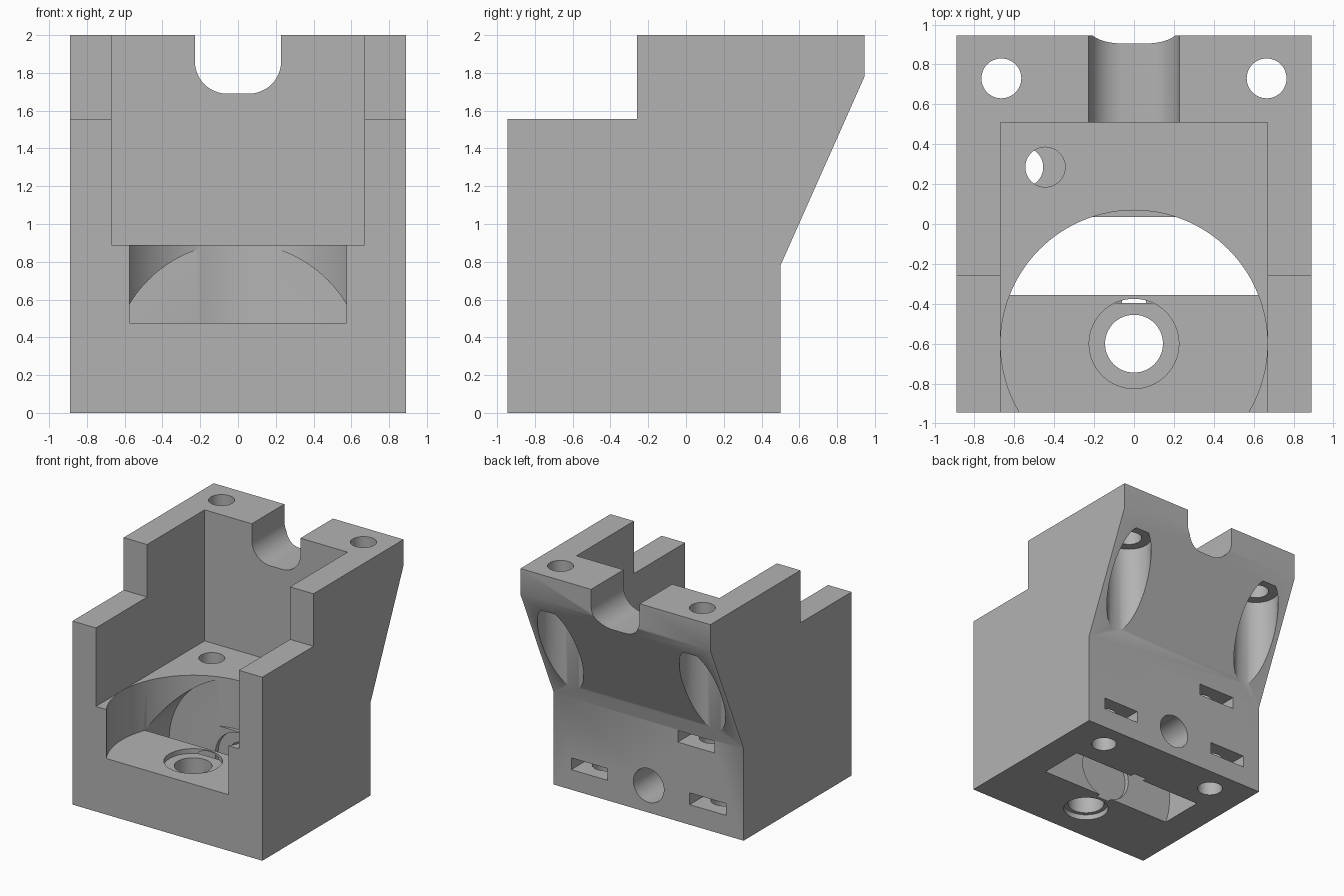
import bpy, bmesh, math
from mathutils import Matrix, Vector

if "Cube" in bpy.data.objects:
    bpy.data.objects.remove(bpy.data.objects["Cube"])

gray = bpy.data.materials.new("plain gray")
gray.diffuse_color = (0.45, 0.45, 0.45, 1)
gray.use_nodes = True
gray.node_tree.nodes["Principled BSDF"].inputs["Base Color"].default_value = gray.diffuse_color


def add_object(name, bm):
    bmesh.ops.recalc_face_normals(bm, faces=bm.faces)
    mesh = bpy.data.meshes.new(name)
    bm.to_mesh(mesh)
    bm.free()
    ob = bpy.data.objects.new(name, mesh)
    bpy.context.collection.objects.link(ob)
    return ob


def extrude(name, points, offset):
    """Closed 3D outline pushed along offset."""
    bm = bmesh.new()
    face = bm.faces.new([bm.verts.new(p) for p in points])
    grown = bmesh.ops.extrude_face_region(bm, geom=[face], use_keep_orig=True)
    verts = [g for g in grown["geom"] if isinstance(g, bmesh.types.BMVert)]
    bmesh.ops.translate(bm, verts=verts, vec=offset)
    return add_object(name, bm)


def box(name, x, y, z):
    pts = [(x[0], y[0], z[0]), (x[1], y[0], z[0]), (x[1], y[1], z[0]), (x[0], y[1], z[0])]
    return extrude(name, pts, Vector((0, 0, z[1] - z[0])))


def rod(name, axis, center, radius, span, sides=64):
    """Cylinder along Y or Z; center holds the two other coordinates."""
    bm = bmesh.new()
    mid = (span[0] + span[1]) / 2
    if axis == 'Z':
        mat = Matrix.Translation((center[0], center[1], mid))
    else:
        mat = Matrix.Translation((center[0], mid, center[1])) @ Matrix.Rotation(math.pi / 2, 4, 'X')
    bmesh.ops.create_cone(bm, cap_ends=True, segments=sides, radius1=radius, radius2=radius,
                          depth=span[1] - span[0], matrix=mat)
    return add_object(name, bm)


# Main block from its side profile
profile = [(-.945, 0), (.5, 0), (.5, .78), (.945, 1.78), (.945, 2),
           (-.26, 2), (-.26, 1.555), (-.945, 1.555)]
housing = extrude("housing", [(-.89, y, z) for y, z in profile], Vector((1.78, 0, 0)))

# Upper pocket and the round pocket below it
cutters = [box("upper_pocket", (-.67, .67), (-1.1, .51), (.89, 2.2)),
           rod("round_pocket", 'Z', (0, -.6), .669, (.475, .95), 128)]

# Rounded cable groove through the rear wall
outline = [(.228, 2.2)]
for i in range(13):
    a = math.pi / 2 * i / 12
    outline.append((.058 + .17 * math.cos(a), 1.86 - .17 * math.sin(a)))
outline += [(-x, z) for x, z in reversed(outline)]
cutters.append(extrude("cable_groove", [(x, .4, z) for x, z in outline], Vector((0, .7, 0))))

# Wheel slot, shaft bore and shallow bearing seats
cutters += [rod("wheel_slot", 'Y', (0, .23), .67, (-.355, .035), 128),
            rod("bearing_seat", 'Y', (0, .23), .238, (-.395, .075)),
            rod("shaft_bore", 'Y', (0, .23), .143, (0, .7))]

# Vertical bore with upper and lower seats
cutters += [rod("vertical_bore", 'Z', (0, -.6), .145, (-.1, .6)),
            rod("upper_seat", 'Z', (0, -.6), .225, (.435, .6)),
            rod("lower_seat", 'Z', (0, -.6), .178, (-.1, .045))]

# Mirrored corner bolts with wide recesses, and base screws with nut slots
for s in (-1, 1):
    cutters += [rod("corner_bolt", 'Z', (.665 * s, .73), .1, (.6, 2.2), 48),
                rod("corner_recess", 'Z', (.665 * s, .73), .178, (.6, 1.67), 48),
                rod("base_screw", 'Z', (.555 * s, .285), .1, (-.1, .45), 48),
                box("base_nut_slot", (.555 * s - .17, .555 * s + .17), (.115, .7), (.17, .27))]

# Single platform screw with its nut slot
cutters += [rod("platform_screw", 'Z', (-.445, .285), .1, (.35, 1.1), 48),
            box("platform_nut_slot", (-.617, -.273), (.115, .6), (.67, .77))]

# Carve everything out of the block
for c in cutters:
    c.hide_render = True
    mod = housing.modifiers.new(c.name, 'BOOLEAN')
    mod.operation = 'DIFFERENCE'
    mod.solver = 'EXACT'
    mod.object = c
bpy.context.view_layer.update()
carved = bpy.data.meshes.new_from_object(housing.evaluated_get(bpy.context.evaluated_depsgraph_get()))
housing.modifiers.clear()
housing.data = carved
for c in cutters:
    bpy.data.objects.remove(c)

# Finish
carved.materials.clear()
carved.materials.append(gray)
bpy.context.view_layer.objects.active = housing
housing.select_set(True)
bpy.ops.object.shade_smooth_by_angle(angle=math.radians(30))
